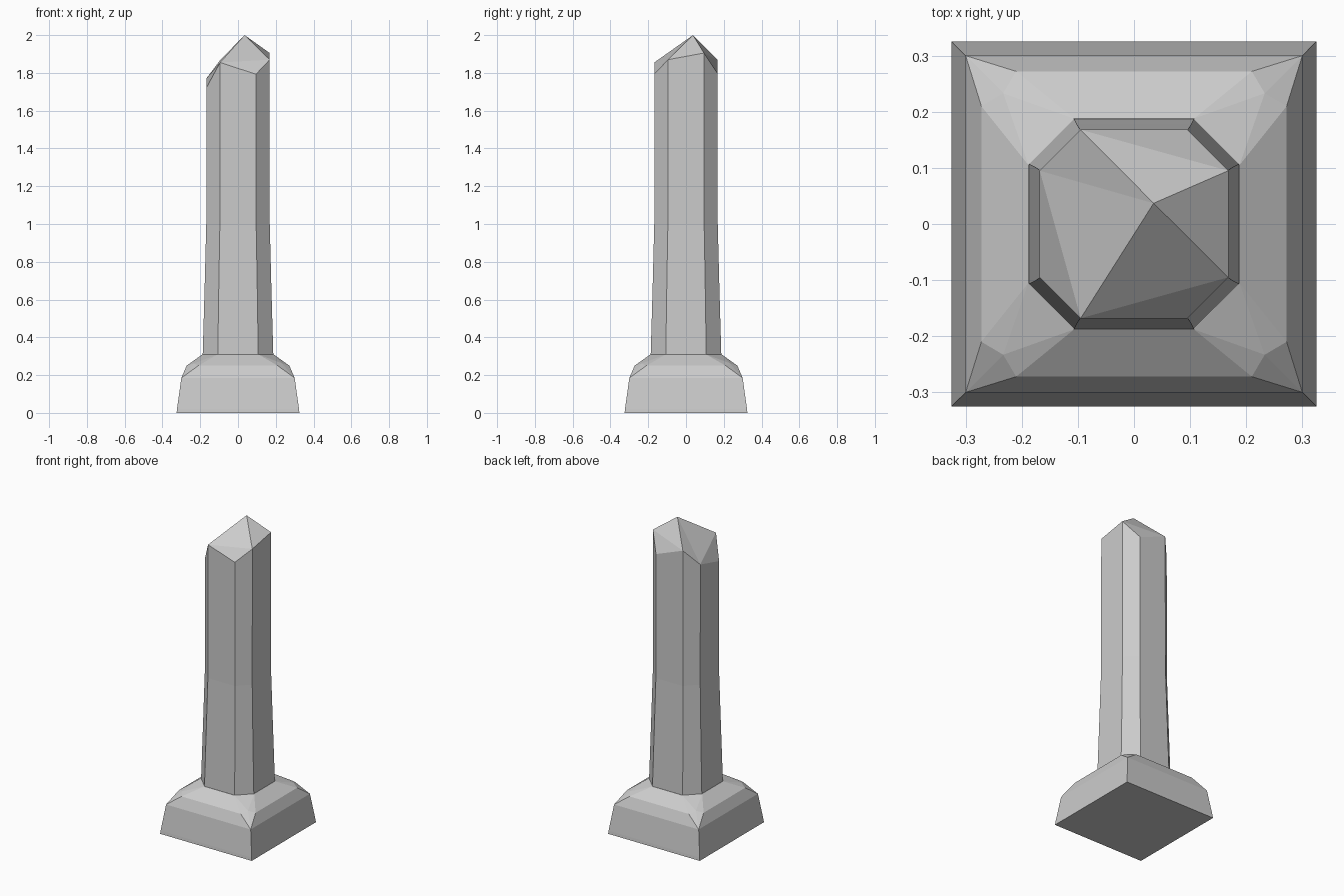
import bpy, bmesh

if "Cube" in bpy.data.objects:
    bpy.data.objects.remove(bpy.data.objects["Cube"])


def new_object(name, bm):
    bmesh.ops.recalc_face_normals(bm, faces=bm.faces[:])
    me = bpy.data.meshes.new(name)
    bm.to_mesh(me)
    bm.free()
    ob = bpy.data.objects.new(name, me)
    bpy.context.collection.objects.link(ob)
    return ob


def octagon(a, b):
    """Counter-clockwise from the front-left corner of the front side."""
    return [(-b, -a), (b, -a), (a, -b), (a, b), (b, a), (-b, a), (-a, b), (-a, -b)]


# Plinth: tapered block with chipped corners, sloping up to the shaft foot
bm = bmesh.new()
for sx in (-1, 1):
    for sy in (-1, 1):
        for x, y, z in [(.325, .325, 0), (.323, .323, .02), (.30, .30, .185),
                        (.21, .272, .25), (.272, .21, .25), (.233, .233, .262),
                        (.107, .188, .31), (.188, .105, .31)]:
            bm.verts.new((sx * x, sy * y, z))
res = bmesh.ops.convex_hull(bm, input=bm.verts[:])
loose = [v for v in bm.verts if not v.link_faces]
bmesh.ops.delete(bm, geom=loose, context='VERTS')
bmesh.ops.dissolve_limit(bm, angle_limit=.01, verts=bm.verts[:], edges=bm.edges[:])
new_object("plinth", bm)

# Shaft: eight-sided, tapering to mid height, broken uneven rim
bm = bmesh.new()
rim = [1.855, 1.793, 1.87, 1.905, 1.795, 1.867, 1.77, 1.72]
rings = []
for a, b, z in [(.187, .107, .305), (.177, .102, .65), (.168, .096, 1.0), (.168, .095, None)]:
    rings.append([bm.verts.new((x, y, rim[i] if z is None else z))
                  for i, (x, y) in enumerate(octagon(a, b))])
for low, high in zip(rings, rings[1:]):
    for i in range(8):
        j = (i + 1) % 8
        bm.faces.new((low[i], low[j], high[j], high[i]))
bm.faces.new(rings[0][::-1])

# Faceted, off-centre tip
top = rings[-1]
tip = bm.verts.new((.035, .037, 2.0))
for i, j in [(0, 2), (2, 3), (3, 5), (5, 6), (6, 0)]:
    bm.faces.new((top[i], top[j], tip))
for i, j, k in [(0, 1, 2), (3, 4, 5), (6, 7, 0)]:
    bm.faces.new((top[i], top[j], top[k]))
new_object("shaft", bm)
